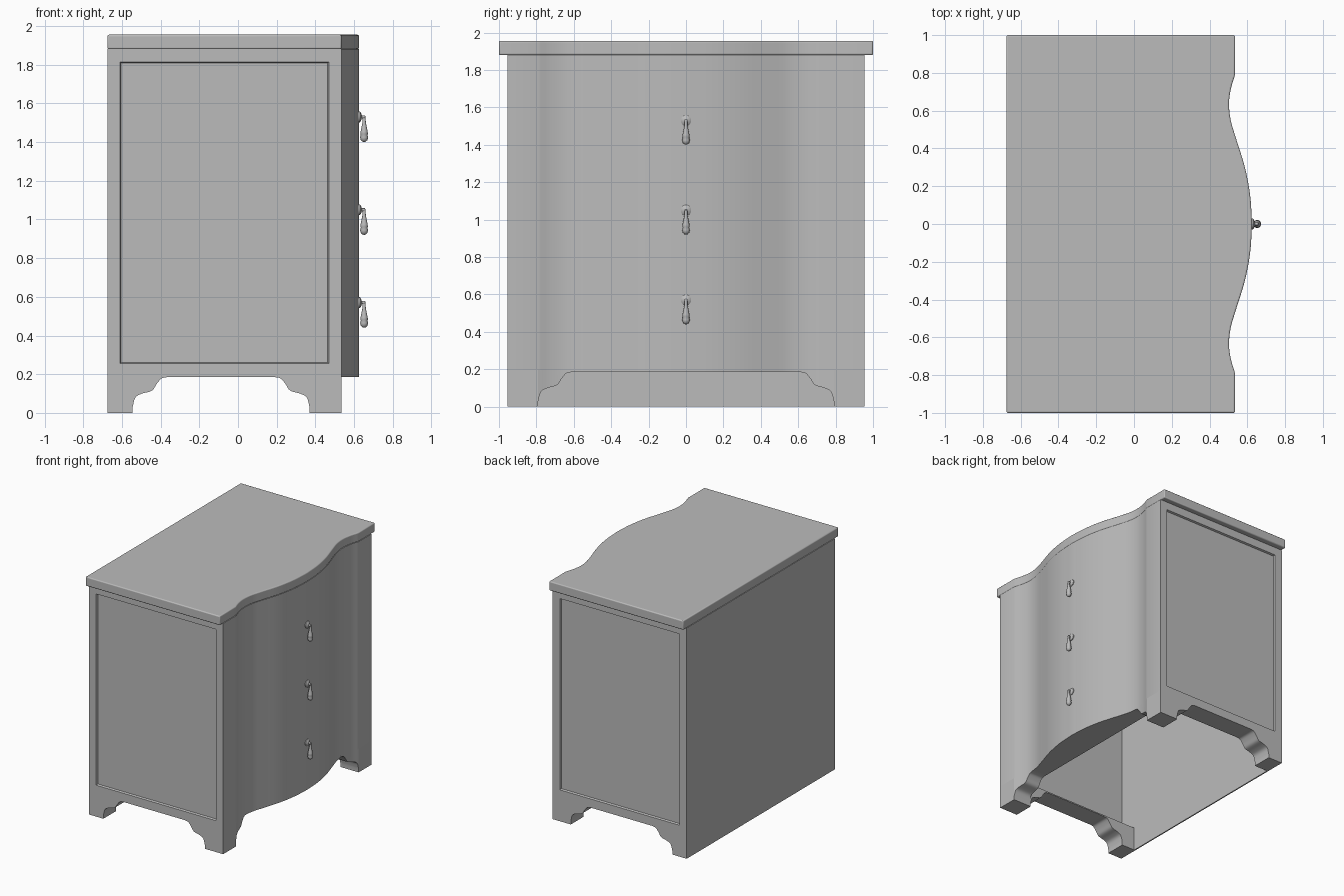
import bpy, bmesh, math
from mathutils import Matrix, Vector

if "Cube" in bpy.data.objects:
    bpy.data.objects.remove(bpy.data.objects["Cube"], do_unlink=True)

grey = bpy.data.materials.new("plain grey")
grey.use_nodes = True
colour = (0.5, 0.5, 0.5, 1)
grey.diffuse_color = colour
grey.node_tree.nodes["Principled BSDF"].inputs["Base Color"].default_value = colour

BACK, FRONT, SIDE, TOP = -0.675, 0.535, 0.955, 1.955
RAIL, SLAB = 0.19, 1.88


def finish(name, bm, bevel=0.0, angle=35):
    bmesh.ops.remove_doubles(bm, verts=bm.verts, dist=1e-5)
    bmesh.ops.recalc_face_normals(bm, faces=bm.faces)
    mesh = bpy.data.meshes.new(name)
    bm.to_mesh(mesh)
    bm.free()
    mesh.materials.append(grey)
    ob = bpy.data.objects.new(name, mesh)
    bpy.context.collection.objects.link(ob)
    if bevel:
        mod = ob.modifiers.new("soft edges", 'BEVEL')
        mod.width, mod.segments, mod.angle_limit = bevel, 3, math.radians(40)
    bpy.ops.object.select_all(action='DESELECT')
    ob.select_set(True)
    bpy.context.view_layer.objects.active = ob
    bpy.ops.object.shade_smooth_by_angle(angle=math.radians(angle))
    return ob


def spline(points, steps=5):
    """Smooth curve through the given 2D points."""
    p = [Vector(q) for q in points]
    p = [p[0] * 2 - p[1]] + p + [p[-1] * 2 - p[-2]]
    out = []
    for a, b, c, d in zip(p, p[1:], p[2:], p[3:]):
        for i in range(steps):
            t = i / steps
            out.append(0.5 * (2 * b + (c - a) * t + (2 * a - 5 * b + 4 * c - d) * t * t
                              + (3 * b - a - 3 * c + d) * t ** 3))
    return out + [p[-2]]


# Serpentine bow: (y, x) from the centre outwards
bow = spline([(0, 0.625), (0.15, 0.615), (0.3, 0.587), (0.45, 0.541),
              (0.55, 0.512), (0.64, 0.503), (0.72, 0.514), (0.79, FRONT)])


def bow_x(y):
    y = abs(y)
    for a, b in zip(bow, bow[1:]):
        if a.x <= y <= b.x:
            return a.y + (b.y - a.y) * (y - a.x) / (b.x - a.x)
    return FRONT


bow_ys = [-p.x for p in reversed(bow)] + [p.x for p in bow[1:]]


def prism(name, outline, z0, z1, bevel=0.0):
    bm = bmesh.new()
    face = bm.faces.new([bm.verts.new((x, y, z0)) for x, y in outline])
    new = bmesh.ops.extrude_face_region(bm, geom=[face])["geom"]
    bmesh.ops.translate(bm, vec=(0, 0, z1 - z0),
                        verts=[v for v in new if isinstance(v, bmesh.types.BMVert)])
    return finish(name, bm, bevel)


def box(name, low, high):
    outline = [(low[0], low[1]), (high[0], low[1]), (high[0], high[1]), (low[0], high[1])]
    return prism(name, outline, low[2], high[2])


# Bracket foot curve: (distance inwards from foot edge, height)
bracket = [Vector((0, 0))] + spline(
    [(0, 0.03), (0.015, 0.08), (0.05, 0.1), (0.1, 0.115),
     (0.125, 0.15), (0.15, 0.178), (0.18, 0.185)], 4)


def rail(name, start, foot0, foot1, end, place):
    """Scalloped base rail; place(s, side, z) maps to space."""
    under = ([(start, 0)] + [(foot0 + p.x, p.y) for p in bracket]
             + [(s, 0.185) for s in bow_ys if foot0 + 0.19 < s < foot1 - 0.19]
             + [(foot1 - p.x, p.y) for p in reversed(bracket)] + [(end, 0)])
    bm = bmesh.new()
    rows = []
    for s, z in under:
        rows.append([bm.verts.new(place(s, side, h))
                     for side, h in ((0, z), (1, z), (1, RAIL + 0.005), (0, RAIL + 0.005))])
    for a, b in zip(rows, rows[1:]):
        for i in range(4):
            if i in (1, 2, 3) and under[rows.index(a)][0] == under[rows.index(b)][0]:
                continue
            j = (i + 1) % 4
            bm.faces.new((a[i], a[j], b[j], b[i]))
    bm.faces.new(rows[0])
    bm.faces.new(rows[-1])
    return finish(name, bm)


# Base rails
rail("front_rail", -SIDE, -0.79, 0.79, SIDE,
     lambda s, side, z: (bow_x(s) if side else 0.38, s, z))
for label, sign in (("right", -1), ("left", 1)):
    rail(label + "_rail", BACK, -0.545, 0.37, FRONT,
         lambda s, side, z: (s, sign * (SIDE if side else 0.79), z))

# Bowed front skin
ys = [-SIDE] + bow_ys + [SIDE]
skin = [(bow_x(y), y) for y in ys] + [(bow_x(y) - 0.015, y) for y in reversed(ys)]
prism("drawer_front", skin, RAIL, SLAB)

# Top slab following the bow
ys = [-1] + bow_ys + [1]
prism("top_slab", [(BACK, -1)] + [(bow_x(y), y) for y in ys] + [(BACK, 1)],
      SLAB, TOP, bevel=0.008)

# Flat back reaching the floor
box("back_panel", (BACK, -SIDE, 0), (BACK + 0.01, SIDE, SLAB))

# Side walls with a sunken panel
for label, sign in (("right", -1), ("left", 1)):
    bm = bmesh.new()
    centre = Vector(((BACK + FRONT) / 2, sign * (SIDE - 0.01), (RAIL + SLAB) / 2))
    size = (FRONT - BACK, 0.02, SLAB - RAIL)
    bmesh.ops.create_cube(bm, size=1, matrix=Matrix.Translation(centre)
                          @ Matrix.Diagonal((*size, 1)))
    outer = [f for f in bm.faces if f.normal.y * sign > 0.9]
    bmesh.ops.inset_region(bm, faces=outer, thickness=0.093)
    bmesh.ops.inset_region(bm, faces=outer, thickness=0.008, depth=-0.015)
    finish(label + "_side", bm)


def lathe(name, profile, matrix, count=20):
    bm = bmesh.new()
    verts = [bm.verts.new((r, 0, z)) for r, z in profile]
    edges = [bm.edges.new(pair) for pair in zip(verts, verts[1:])]
    bmesh.ops.spin(bm, geom=verts + edges, cent=(0, 0, 0), axis=(0, 0, 1),
                   angle=math.tau, steps=count)
    bmesh.ops.transform(bm, matrix=matrix, verts=bm.verts)
    return finish(name, bm, angle=50)


# Drop pulls down the centre
rose = [(0, 0), (0.028, 0), (0.028, 0.008), (0.02, 0.014), (0.008, 0.018),
        (0.008, 0.035), (0, 0.037)]
drop = [(0, 0.005), (0.007, 0), (0.009, -0.03), (0.018, -0.075), (0.02, -0.088),
        (0.017, -0.093), (0.021, -0.105), (0.017, -0.12), (0.008, -0.128), (0, -0.13)]
for i, label in enumerate(("lower", "middle", "upper")):
    z = 0.57 + 0.48 * i
    lathe(label + "_pull_rose", rose,
          Matrix.Translation((0.622, 0, z)) @ Matrix.Rotation(math.pi / 2, 4, 'Y'))
    lathe(label + "_pull_drop", drop, Matrix.Translation((0.652, 0, z)))
